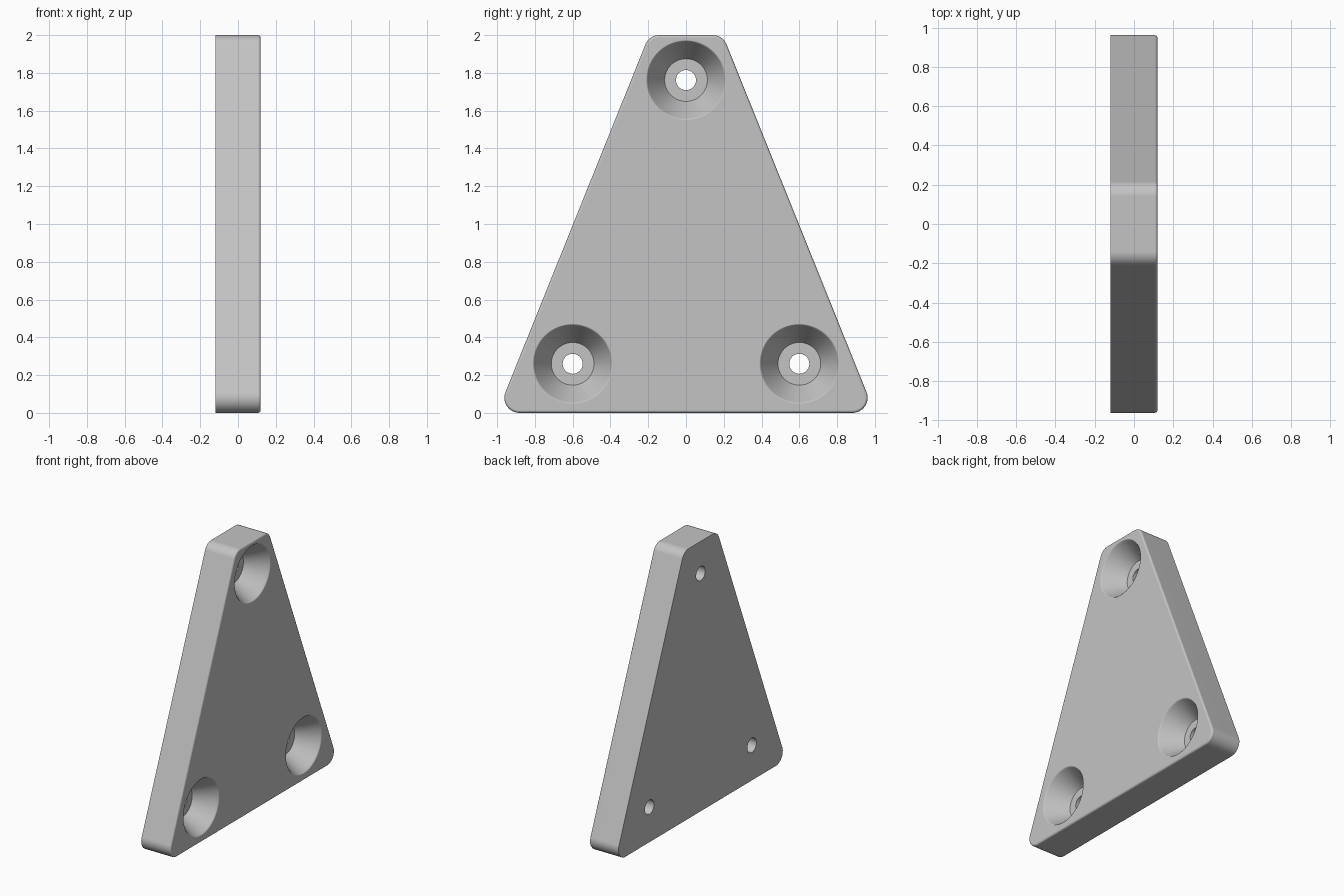
import bpy, bmesh
from math import sin, cos, pi, atan, tan, radians

old = bpy.data.objects.get("Cube")
if old:
    bpy.data.objects.remove(old, do_unlink=True)

HALF, HEIGHT = 0.12, 2.0           # half thickness, plate height
BASE, TOP = 1.0, 0.195             # half widths of the unrounded outline
CORNER, EDGE = 0.08, 0.014         # corner radius, front edge rounding

grey = bpy.data.materials.new("plain grey")
grey.use_nodes = True
grey.diffuse_color = (0.55, 0.55, 0.55, 1)
grey.node_tree.nodes["Principled BSDF"].inputs["Base Color"].default_value = (0.55, 0.55, 0.55, 1)


def make_object(name, rings):
    """Skin equal-length closed rings and cap both ends."""
    bm = bmesh.new()
    loops = [[bm.verts.new(p) for p in ring] for ring in rings]
    n = len(loops[0])
    for a, b in zip(loops, loops[1:]):
        for i in range(n):
            j = (i + 1) % n
            bm.faces.new((a[i], a[j], b[j], b[i]))
    bm.faces.new(loops[0])
    bm.faces.new(loops[-1])
    bmesh.ops.recalc_face_normals(bm, faces=bm.faces)
    mesh = bpy.data.meshes.new(name)
    bm.to_mesh(mesh)
    bm.free()
    mesh.materials.append(grey)
    obj = bpy.data.objects.new(name, mesh)
    bpy.context.collection.objects.link(obj)
    return obj


def outline(x, inset):
    """Rounded trapezoid outline, moved inward by inset."""
    lean = atan((BASE - TOP) / HEIGHT)
    low_y = BASE - CORNER * tan((pi / 2 + lean) / 2)
    high_y = TOP - CORNER * tan((pi / 2 - lean) / 2)
    r = CORNER - inset
    half = []
    for cy, cz, start, end in ((low_y, CORNER, -pi / 2, lean),
                               (high_y, HEIGHT - CORNER, lean, pi / 2)):
        for i in range(13):
            a = start + (end - start) * i / 12
            half.append((x, cy + r * cos(a), cz + r * sin(a)))
    return half + [(x, -y, z) for x, y, z in reversed(half)]


# Plate with a rounded front rim
rings = [outline(-HALF, 0)]
for i in range(5):
    a = pi / 2 * i / 4
    rings.append(outline(HALF - EDGE + EDGE * sin(a), EDGE * (1 - cos(a))))
plate = make_object("mounting_plate", rings)

# Countersunk screw holes: (x, radius) profile turned about the x axis
profile = [(0.2, 0.212), (HALF, 0.212), (0.117, 0.207), (0.110, 0.202),
           (-0.028, 0.118), (-0.035, 0.113), (-0.035, 0.053), (-0.2, 0.053)]
cutters = []
for cy, cz in ((0, 1.762), (-0.6, 0.26), (0.6, 0.26)):
    turned = [[(x, cy + r * cos(2 * pi * k / 64), cz + r * sin(2 * pi * k / 64))
               for k in range(64)] for x, r in profile]
    cutter = make_object("screw_hole_cutter", turned)
    cutter.hide_render = True
    cutters.append(cutter)
    cut = plate.modifiers.new("screw hole", "BOOLEAN")
    cut.operation, cut.solver, cut.object = "DIFFERENCE", "EXACT", cutter

# Apply the cuts and remove the cutters
bpy.context.view_layer.update()
graph = bpy.context.evaluated_depsgraph_get()
cut_mesh = bpy.data.meshes.new_from_object(plate.evaluated_get(graph))
plate.modifiers.clear()
plate.data = cut_mesh
for cutter in cutters:
    bpy.data.objects.remove(cutter, do_unlink=True)

# Smooth shading with flat main faces
bpy.ops.object.select_all(action="DESELECT")
plate.select_set(True)
bpy.context.view_layer.objects.active = plate
bpy.ops.object.shade_smooth_by_angle(angle=radians(35))
weighted = plate.modifiers.new("flat main faces", "WEIGHTED_NORMAL")
weighted.keep_sharp = True
